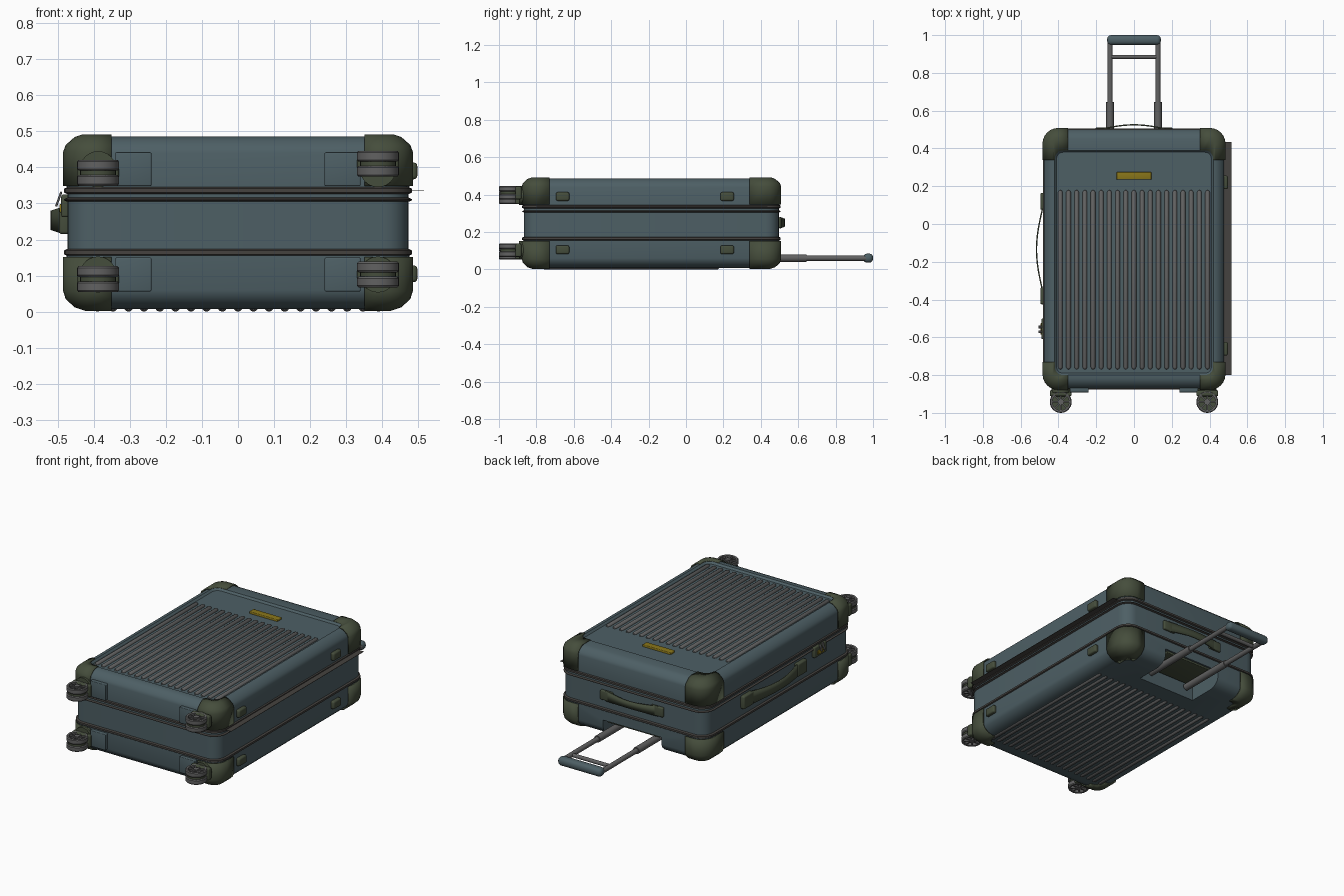
import bpy, bmesh
from math import sin, cos, pi
from mathutils import Matrix, Vector

if "Cube" in bpy.data.objects:
    bpy.data.objects.remove(bpy.data.objects["Cube"])


def material(name, c):
    m = bpy.data.materials.new(name)
    m.diffuse_color = (*c, 1)
    m.use_nodes = True
    m.node_tree.nodes["Principled BSDF"].inputs["Base Color"].default_value = m.diffuse_color
    return m


BODY = material("slate_shell", (0.075, 0.115, 0.13))
GUARD = material("olive_guard", (0.06, 0.075, 0.045))
GREY = material("dark_metal", (0.12, 0.12, 0.12))
TRIM = material("zip_trim", (0.06, 0.055, 0.05))
GOLD = material("gold", (0.25, 0.18, 0.01))


def finish(name, bm, mat, merge=True):
    if merge:
        bmesh.ops.remove_doubles(bm, verts=bm.verts, dist=1e-5)
    bmesh.ops.recalc_face_normals(bm, faces=bm.faces)
    me = bpy.data.meshes.new(name)
    bm.to_mesh(me)
    bm.free()
    ob = bpy.data.objects.new(name, me)
    bpy.context.collection.objects.link(ob)
    me.materials.append(mat)
    return ob


def grid(bm, rows, closed):
    vs = [[bm.verts.new(p) for p in r] for r in rows]
    n = len(rows[0])
    for a, b in zip(vs, vs[1:]):
        for i in range(n if closed else n - 1):
            j = (i + 1) % n
            bm.faces.new((a[i], a[j], b[j], b[i]))
    return vs


def add_box(bm, lo, hi, bevel=0.0, mtx=Matrix()):
    lo, hi = Vector(lo), Vector(hi)
    m = mtx @ Matrix.Translation((lo + hi) / 2) @ Matrix.Diagonal((*(hi - lo), 1))
    vs = bmesh.ops.create_cube(bm, size=1, matrix=m)["verts"]
    if bevel:
        es = list({e for v in vs for e in v.link_edges})
        bmesh.ops.bevel(bm, geom=es, offset=bevel, segments=3, profile=0.5, affect='EDGES')


def box(name, lo, hi, mat, bevel=0.0):
    bm = bmesh.new()
    add_box(bm, lo, hi, bevel)
    return finish(name, bm, mat, False)


def add_lathe(bm, pts, mtx, n=24):
    """Revolve (radius, height) points about local z."""
    grid(bm, [[mtx @ Vector((r * cos(2 * pi * i / n), r * sin(2 * pi * i / n), z))
               for i in range(n)] for r, z in pts], True)


def along_y(x, y, z):
    return Matrix.Translation((x, y, z)) @ Matrix.Rotation(-pi / 2, 4, 'X')


def rod(name, a, b, r, mat):
    a, b = Vector(a), Vector(b)
    q = (b - a).to_track_quat('Z', 'Y').to_matrix().to_4x4()
    L = (b - a).length
    bm = bmesh.new()
    add_lathe(bm, [(0, 0), (r, 0), (r, L), (0, L)], Matrix.Translation(a) @ q)
    return finish(name, bm, mat)


def corner(ring, k, n=6):
    """Arc points of corner k of a rounded rectangle (hx, y0, y1, r, z)."""
    hx, y0, y1, r, z = ring
    cx = (hx - r) * (1 if k in (0, 3) else -1)
    cy = y1 - r if k < 2 else y0 + r
    return [Vector((cx + r * cos((k + i / n) * pi / 2), cy + r * sin((k + i / n) * pi / 2), z))
            for i in range(n + 1)]


def inset(d, z):
    return (0.476 - d, -0.87 + d, 0.50 - d, 0.075 - d, z)


def loft(name, rings, mat):
    bm = bmesh.new()
    vs = grid(bm, [[p for k in range(4) for p in corner(r, k)] for r in rings], True)
    bm.faces.new(vs[0])
    bm.faces.new(vs[-1])
    return finish(name, bm, mat)


# Hard shells and centre section
TOP = [(0, .345), (0, .44), (.006, .457), (.03, .478), (.05, .485)]
BOT = [(0, .155), (0, .06), (.006, .04), (.03, .018), (.06, .008)]
panel = (.42, -.80, .39, .045, .485)
loft("top_shell", [inset(*p) for p in TOP] + [panel, (.41, -.79, .38, .035, .474)], BODY)
bottom = loft("bottom_shell", [inset(*p) for p in BOT], BODY)
loft("centre_section", [inset(.004, .15), inset(.004, .35)], BODY)

# Zip bands
for i, (a, b) in enumerate([(.155, .174), (.305, .316), (.326, .345)]):
    m = (a + b) / 2
    loft(f"zip_band_{i}", [inset(.002, a), inset(-.006, a + .004), inset(-.006, b - .004),
                           inset(.002, b)], TRIM)

# Recess for the pull handle
cut = box("recess_cutter", (-.19, .28, -.05), (.19, .55, .10), BODY)
cut.hide_render = True
mod = bottom.modifiers.new("recess", 'BOOLEAN')
mod.operation, mod.object, mod.solver = 'DIFFERENCE', cut, 'EXACT'
bpy.context.view_layer.objects.active = bottom
bpy.ops.object.modifier_apply(modifier="recess")
bpy.data.objects.remove(cut)
box("recess_plate", (-.17, .29, .088), (.17, .49, .102), GUARD, .004)

# Corner guards
for label, prof, dz, last in (("top", TOP, .003, (.42, -.80, .39, .045, .486)),
                              ("bottom", BOT, -.003, (.39, -.79, .41, .03, .006))):
    rings = [inset(d - .005, z + dz) for d, z in prof] + [last]
    for k in range(4):
        sx, ye = (1 if k in (0, 3) else -1), (.34 if k < 2 else -.73)
        rows = []
        for r in rings:
            side = Vector((sx * r[0], ye, r[4]))
            end = Vector((sx * .35, r[2] if k < 2 else r[1], r[4]))
            first, final = (side, end) if k in (0, 2) else (end, side)
            rows.append([first] + corner(r, k) + [final])
        bm = bmesh.new()
        grid(bm, rows, False)
        ob = finish(f"{label}_corner_guard_{k}", bm, GUARD)
        s = ob.modifiers.new("thickness", 'SOLIDIFY')
        s.thickness, s.offset = .007, 0

# Ribs on both faces
for label, z, r in (("top", .473, .0125), ("bottom", .0125, .0125)):
    bm = bmesh.new()
    for i in range(19):
        add_lathe(bm, [(0, 0), (r * .6, .003), (r, .012), (r, .938), (r * .6, .947), (0, .95)],
                  along_y(-.39 + i * .0433, -.77, z), 12)
    finish(f"{label}_ribs", bm, GREY)

# Name plate, seam flap, side feet
box("blank_plate", (-.092, .235, .468), (.092, .275, .486), GOLD, .004)
box("seam_flap", (.47, -.80, .334), (.515, .435, .336), TRIM)
for y in (-.66, .22):
    for z in (.105, .39):
        box("side_foot", (.47, y - .036, z - .023), (.497, y + .036, z + .023), GUARD, .009)

# Carry handles
def strap(name, point, half, z):
    bm = bmesh.new()
    rows = []
    for i in range(25):
        t = i / 24
        h = half * (1 - .3 * sin(pi * t))
        x, y = point(t)
        rows.append([(x, y, z - h), (x, y, z + h)])
    grid(bm, rows, False)
    s = finish(name, bm, GUARD).modifiers.new("thickness", 'SOLIDIFY')
    s.thickness, s.offset = .007, 0


strap("top_strap", lambda t: (-.17 + .34 * t, .503 + .022 * sin(pi * t)), .03, .25)
strap("side_strap", lambda t: (-.482 - .034 * sin(pi * t), -.36 + .45 * t), .038, .253)
for s in (-1, 1):
    box("top_strap_mount", (s * .165 - .04, .49, .222), (s * .165 + .04, .51, .278), GUARD, .006)
    y = -.13 + s * .25
    box("side_strap_mount", (-.496, y - .045, .215), (-.465, y + .045, .291), GUARD, .008)

# Lock and zip pulls
box("lock_body", (-.49, -.61, .262), (-.465, -.50, .325), GUARD, .006)
box("lock_dial", (-.495, -.585, .275), (-.485, -.525, .298), GOLD, .003)
for y in (-.57, -.545):
    bm = bmesh.new()
    add_box(bm, (-.003, -.007, -.022), (.003, .007, .022), .002,
            Matrix.Translation((-.497, y, .312)) @ Matrix.Rotation(.35, 4, 'Y'))
    finish("zip_pull", bm, GREY, False)

# Telescopic pull handle
for s in (-1, 1):
    x = s * .127
    rod("outer_tube", (x, .30, .06), (x, .645, .06), .02, GREY)
    rod("inner_tube", (x, .60, .06), (x, .97, .06), .014, GREY)
rod("cross_bar", (-.127, .885, .06), (.127, .885, .06), .011, GREY)
box("grip", (-.142, .948, .036), (.142, 1.0, .085), BODY, .02)

# Castors: bracket, core and twin spoked wheels
for s in (-1, 1):
    for zc, zs in ((.385 if s < 0 else .41, .395), (.09 if s < 0 else .103, .103)):
        x, y = s * .388, -.942
        lo, hi = sorted((s * .24, s * .34))
        box("base_pad", (lo, -.892, zs - .047), (hi, -.86, zs + .047), BODY, .004)
        rod("swivel", (x, -.86, zs), (x, -.892, zs), .05, GUARD)
        bm = bmesh.new()
        add_box(bm, (x - .058, -.912, zc - .035), (x + .058, -.88, zc + .035), .008)
        finish("castor_bracket", bm, GUARD, False)
        rod("castor_core", (x, y, zc - .008), (x, y, zc + .008), .05, GUARD)
        for d in (-1, 1):
            m = Matrix.Translation((x, y, zc + d * .021))
            bm = bmesh.new()
            add_lathe(bm, [(.044, -.013), (.054, -.015), (.058, -.01), (.058, .01), (.054, .015),
                           (.044, .013), (.044, -.013)], m, 32)
            add_lathe(bm, [(0, -.014), (.016, -.014), (.016, .014), (0, .014)], m, 16)
            for i in range(8):
                add_box(bm, (.01, -.004, -.01), (.046, .004, .01), 0,
                        m @ Matrix.Rotation(i * pi / 4, 4, 'Z'))
            finish("wheel", bm, GREY)

# Smooth shading with crisp edges
bpy.ops.object.select_all(action='SELECT')
bpy.ops.object.shade_smooth_by_angle(angle=.6)
